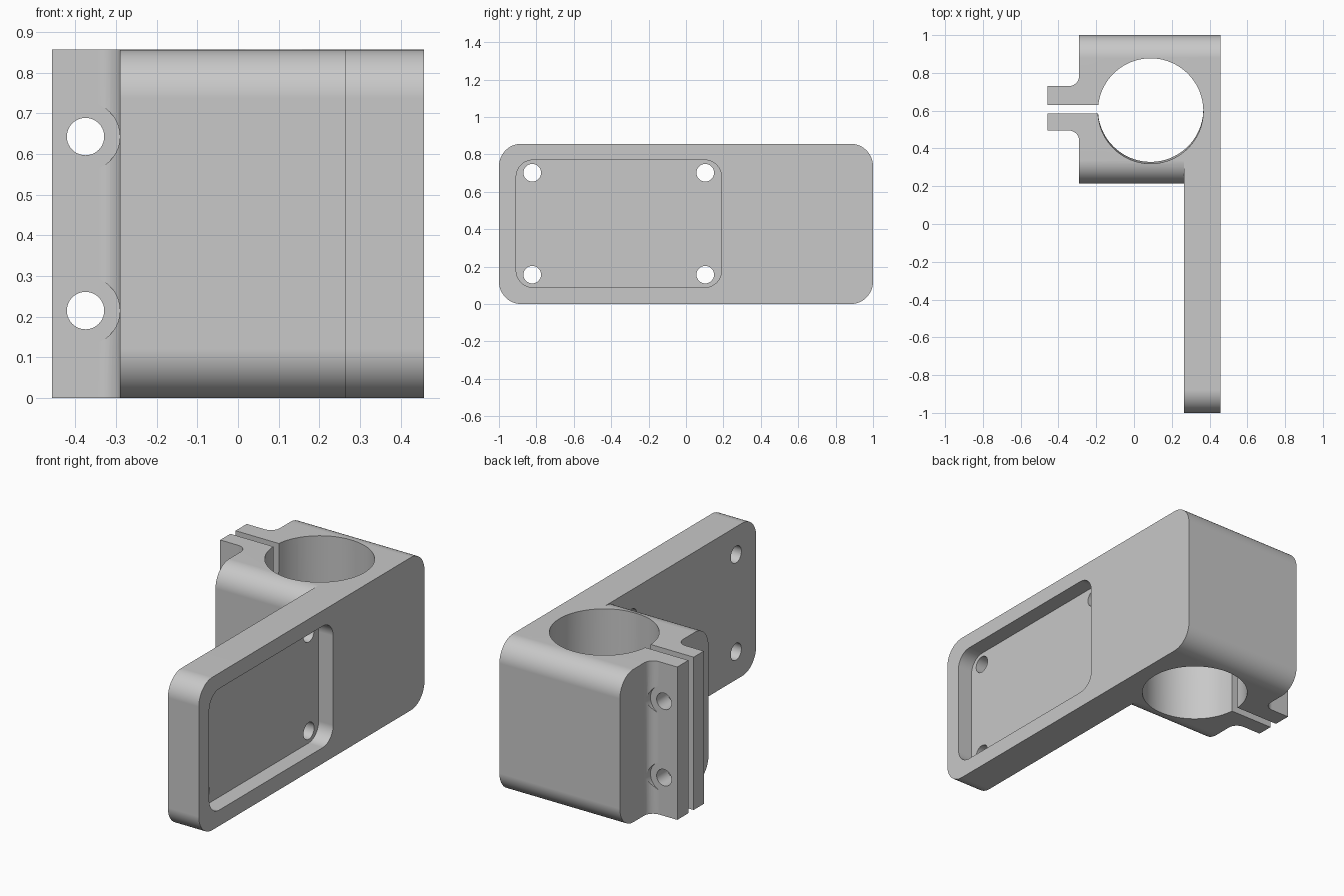
import bpy, bmesh, math
from mathutils import Vector

cube = bpy.data.objects.get("Cube")
if cube:
    bpy.data.objects.remove(cube, do_unlink=True)

H = 0.857            # overall height
X0, X1 = 0.265, 0.457  # plate thickness range
BX = -0.29           # free side of the clamp block
R = 0.12             # big corner radius

grey = bpy.data.materials.new("grey")
grey.use_nodes = True
grey.diffuse_color = (0.58, 0.58, 0.58, 1)
grey.node_tree.nodes["Principled BSDF"].inputs["Base Color"].default_value = (0.58, 0.58, 0.58, 1)


def prism(name, profile, axis, lo, hi, shift=(0, 0, 0)):
    """Extrude a 2D profile along an axis; shift slides the far end sideways."""
    place = {"x": lambda a, b, t: (t, a, b),
             "y": lambda a, b, t: (a, t, b),
             "z": lambda a, b, t: (a, b, t)}[axis]
    bm = bmesh.new()
    near = [bm.verts.new(place(a, b, lo)) for a, b in profile]
    far = [bm.verts.new(Vector(place(a, b, hi)) + Vector(shift)) for a, b in profile]
    bm.faces.new(near)
    bm.faces.new(far)
    n = len(profile)
    for i in range(n):
        j = (i + 1) % n
        bm.faces.new((near[i], near[j], far[j], far[i]))
    bmesh.ops.recalc_face_normals(bm, faces=bm.faces)
    mesh = bpy.data.meshes.new(name)
    bm.to_mesh(mesh)
    bm.free()
    mesh.materials.append(grey)
    obj = bpy.data.objects.new(name, mesh)
    bpy.context.collection.objects.link(obj)
    return obj


def arc(cx, cy, r, start, end, steps):
    return [(cx + r * math.cos(math.radians(start + (end - start) * i / steps)),
             cy + r * math.sin(math.radians(start + (end - start) * i / steps)))
            for i in range(steps + 1)]


def circle(cx, cy, r, steps=40):
    return arc(cx, cy, r, 0, 360, steps)[:-1]


def rounded(a0, a1, b0, b1, r, steps=12):
    return (arc(a1 - r, b0 + r, r, -90, 0, steps) + arc(a1 - r, b1 - r, r, 0, 90, steps)
            + arc(a0 + r, b1 - r, r, 90, 180, steps) + arc(a0 + r, b0 + r, r, 180, 270, steps))


def boolean(target, tool, operation):
    mod = target.modifiers.new(operation.lower(), "BOOLEAN")
    mod.operation, mod.solver, mod.object = operation, "EXACT", tool
    bpy.context.view_layer.objects.active = target
    bpy.ops.object.modifier_apply(modifier=mod.name)
    bpy.data.objects.remove(tool, do_unlink=True)


# Mounting plate and clamp block
bracket = prism("clamp_bracket", rounded(-1, 1, 0, H, R), "x", X0, X1)
block = prism("clamp_block", rounded(0.215, 1, 0, H, R), "x", BX, 0.36)
boolean(bracket, block, "UNION")

# Clamping lugs with filleted roots
f = 0.055
ears = ([(-0.457, 0.495)] + arc(BX - f, 0.495 - f, f, 90, 0, 8)
        + [(-0.1, 0.495 - f), (-0.1, 0.73 + f)]
        + arc(BX - f, 0.73 + f, f, 0, -90, 8) + [(-0.457, 0.73)])
boolean(bracket, prism("lugs", ears, "z", 0, H), "UNION")

# Slightly leaning bore, and the slot that opens it
bore = prism("bore", circle(0.088, 0.609, 0.279, 80), "z", -0.1, H + 0.1, (0, -0.012, 0))
boolean(bracket, bore, "DIFFERENCE")
slot = [(-0.6, 0.585), (0.0, 0.585), (0.0, 0.631), (-0.6, 0.631)]
boolean(bracket, prism("slot", slot, "z", -0.1, H + 0.1), "DIFFERENCE")

# Clamp bolt holes with spot faces cut into the fillets
for z in (0.215, 0.643):
    boolean(bracket, prism("bolt_hole", circle(-0.375, z, 0.046), "y", 0.3, 0.9), "DIFFERENCE")
    for lo, hi in ((0.35, 0.495), (0.73, 0.87)):
        boolean(bracket, prism("spot_face", circle(-0.375, z, 0.0845), "y", lo, hi), "DIFFERENCE")

# Recessed pocket and its four screw holes
pocket = prism("pocket", rounded(-0.908, 0.19, 0.089, 0.77, 0.09), "x", 0.367, 0.6)
boolean(bracket, pocket, "DIFFERENCE")
for y in (-0.822, 0.103):
    for z in (0.157, 0.702):
        boolean(bracket, prism("screw_hole", circle(y, z, 0.047), "x", 0.2, 0.6), "DIFFERENCE")

# Smooth curved faces, crisp edges
bpy.ops.object.select_all(action="DESELECT")
bracket.select_set(True)
bpy.context.view_layer.objects.active = bracket
bpy.ops.object.shade_smooth_by_angle(angle=math.radians(30))
weighted = bracket.modifiers.new("weighted_normals", "WEIGHTED_NORMAL")
weighted.keep_sharp = True
